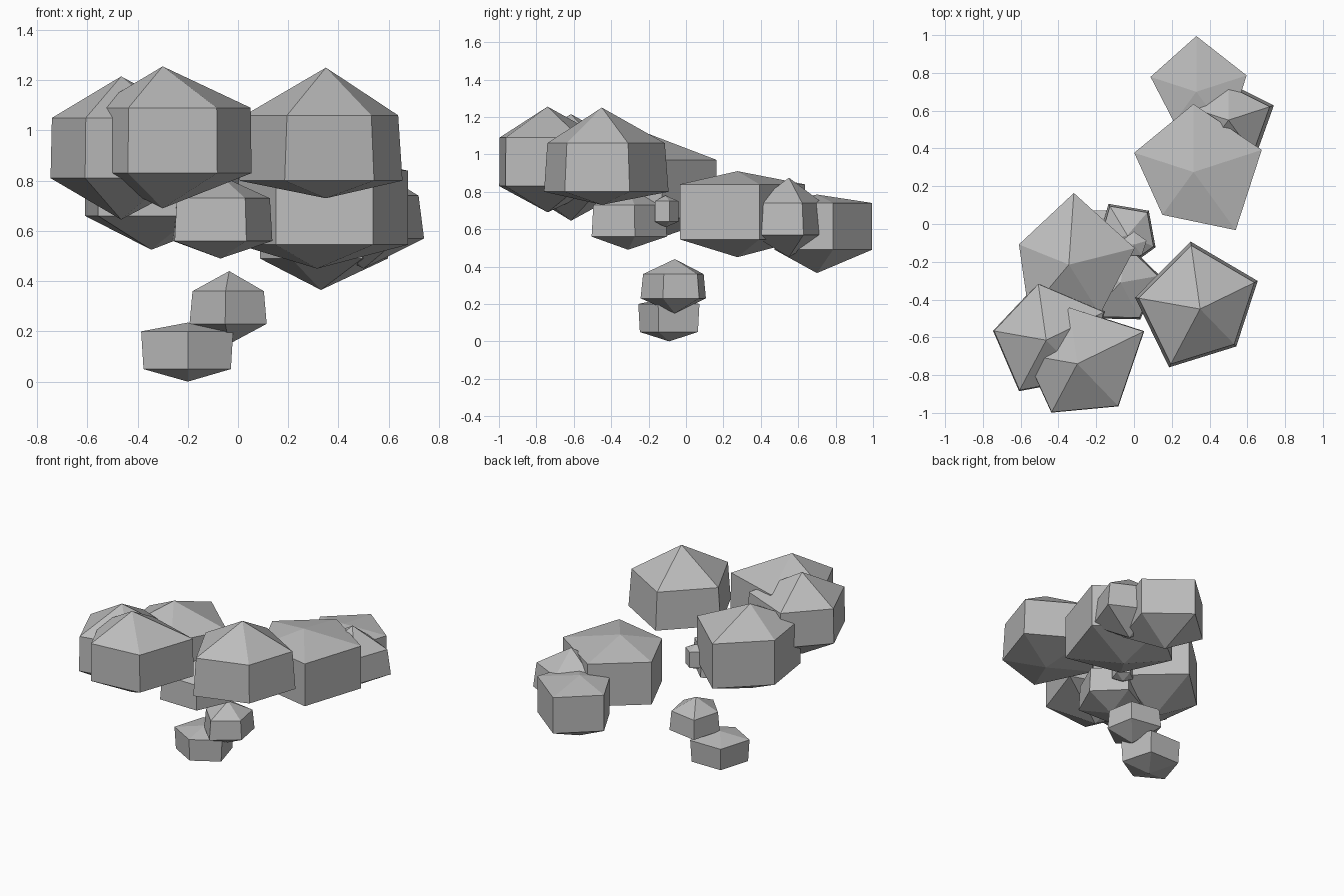
import bpy
import bmesh
from math import cos, sin, radians

default_cube = bpy.data.objects.get("Cube")
if default_cube:
    bpy.data.objects.remove(default_cube, do_unlink=True)


def flat_material(name, colour):
    material = bpy.data.materials.new(name)
    material.use_nodes = True
    material.diffuse_color = colour
    shader = material.node_tree.nodes["Principled BSDF"]
    shader.inputs["Base Color"].default_value = colour
    return material


smoke_grey = flat_material("smoke_grey", (0.5, 0.5, 0.5, 1))


def puff(name, centre, heights, turn, radii, flare=1.0):
    """Five-sided faceted puff: a top point, two rings and a bottom point.

    heights run from top to bottom, radii follow the corners anticlockwise
    from the turn angle, and flare widens the lower ring.
    """
    top, upper, lower, bottom = heights
    cx, cy = centre
    mesh_builder = bmesh.new()

    def ring(z, scale):
        corners = []
        for index, radius in enumerate(radii):
            angle = radians(turn + index * 360 / len(radii))
            x = cx + radius * scale * cos(angle)
            y = cy + radius * scale * sin(angle)
            corners.append(mesh_builder.verts.new((x, y, z)))
        return corners

    upper_ring, lower_ring = ring(upper, 1.0), ring(lower, flare)
    peak = mesh_builder.verts.new((cx, cy, top))
    base = mesh_builder.verts.new((cx, cy, bottom))

    # Cap triangles and side panels
    for index in range(len(radii)):
        following = (index + 1) % len(radii)
        a, b = upper_ring[index], upper_ring[following]
        c, d = lower_ring[index], lower_ring[following]
        mesh_builder.faces.new((peak, a, b))
        mesh_builder.faces.new((a, c, d, b))
        mesh_builder.faces.new((base, d, c))

    mesh = bpy.data.meshes.new(name)
    bmesh.ops.recalc_face_normals(mesh_builder, faces=mesh_builder.faces)
    mesh_builder.to_mesh(mesh)
    mesh_builder.free()
    mesh.materials.append(smoke_grey)
    puff_object = bpy.data.objects.new(name, mesh)
    bpy.context.collection.objects.link(puff_object)
    return puff_object


# Small puffs at the foot of the plume
puff("lowest_puff", (-.2, -.09), (.235, .2, .05, 0), 54,
     (.2, .2, .195, .165, .19), .95)
puff("rising_puff", (-.035, -.06), (.44, .36, .23, .15), 49,
     (.16, .18, .15, .17, .15), 1.08)

# Middle puffs beneath the main cloud
puff("middle_puff", (-.07, -.31), (.82, .73, .56, .49), 10,
     (.2, .2, .2, .25, .21), 1.05)
puff("tiny_puff", (0, -.11), (.78, .75, .64, .61), 18,
     (.07, .07, .07, .07, .07))

# Large front cloud
puff("front_left_puff", (.35, -.45), (1.25, 1.06, .8, .73), 26,
     (.32, .34, .33, .33, .26), 1.06)
puff("front_right_puff", (-.3, -.74), (1.255, 1.09, .83, .69), 26,
     (.39, .3, .28, .29, .31), 1.01)
puff("right_puff", (-.465, -.615), (1.215, 1.05, .81, .645), 26,
     (.34, .3, .28, .3, .28), 1.02)
puff("inner_right_puff", (-.345, -.215), (1.115, .97, .66, .525), 14,
     (.36, .38, .285, .33, .31))

# Rear cloud drifting away
puff("rear_left_puff", (.315, .275), (.91, .84, .545, .45), 18,
     (.38, .36, .33, .28, .38))
puff("rear_side_puff", (.5, .55), (.875, .74, .57, .45), 18,
     (.23, .18, .22, .2, .22), 1.1)
puff("rearmost_puff", (.33, .7), (.785, .74, .49, .365), 18,
     (.28, .295, .255, .2, .28))
